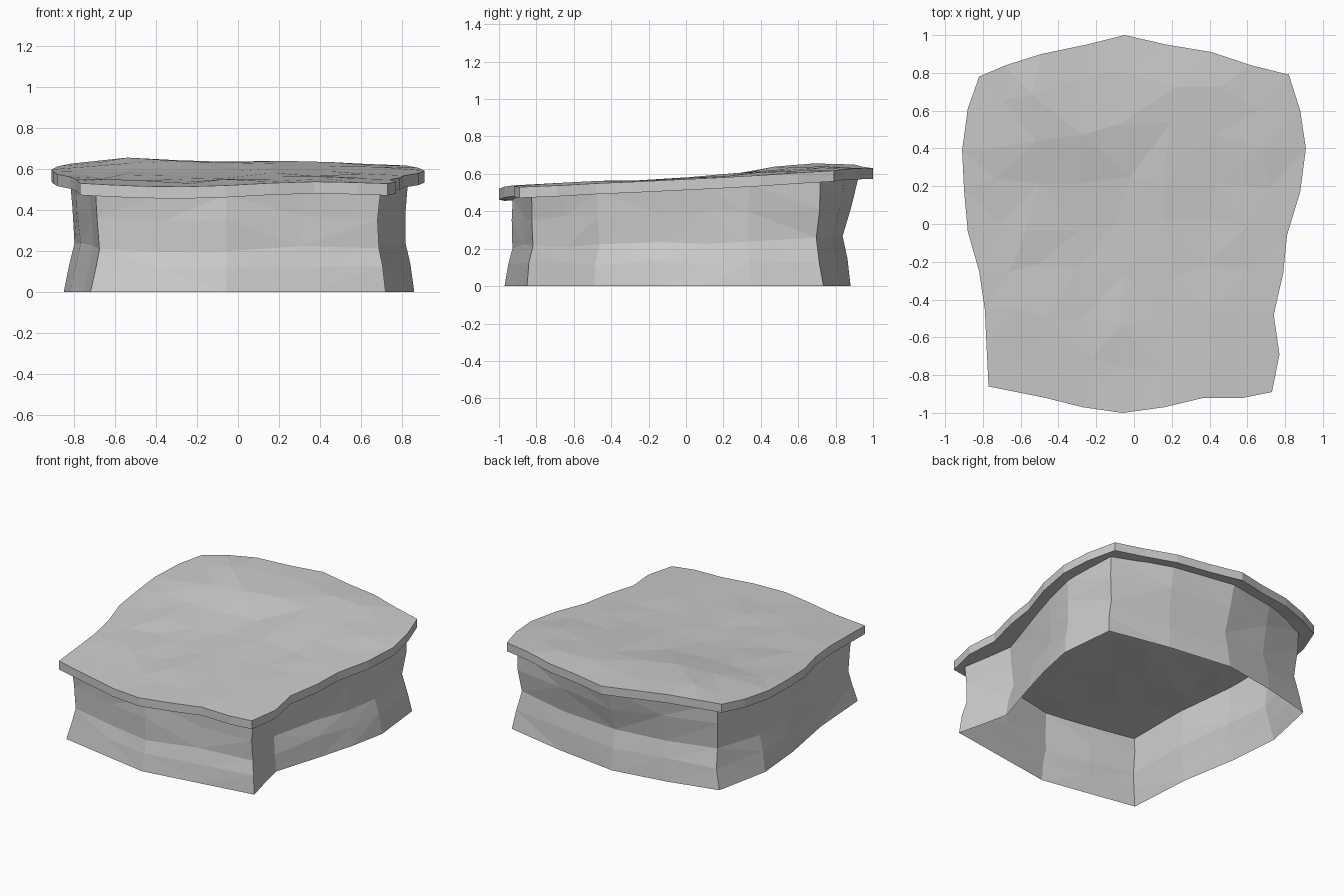
import bpy, bmesh, math, random
from mathutils import Vector

if "Cube" in bpy.data.objects:
    bpy.data.objects.remove(bpy.data.objects["Cube"])

random.seed(4)

# Outline sides of the slab, 9 points each, seen from above
FRONT = [(-.77, -.86), (-.62, -.89), (-.47, -.92), (-.27, -.97), (-.06, -1), (.16, -.97), (.37, -.92), (.58, -.92), (.73, -.89)]
BACK = [(-.82, .78), (-.68, .84), (-.49, .90), (-.25, .95), (-.05, 1), (.17, .95), (.41, .91), (.62, .84), (.82, .79)]
LEFT = [(-.77, -.86), (-.78, -.66), (-.79, -.45), (-.82, -.25), (-.88, -.04), (-.90, .18), (-.91, .39), (-.88, .61), (-.82, .78)]
RIGHT = [(.73, -.89), (.77, -.69), (.74, -.48), (.79, -.26), (.81, -.06), (.88, .17), (.91, .40), (.88, .60), (.82, .79)]

# Footprint of the base walls on the ground, counter-clockwise from front left
FOOT = [(-.72, -.85), (-.39, -.91), (-.06, -.97), (.33, -.91), (.72, -.85), (.675, -.67), (.635, -.49),
        (.74, -.15), (.81, .1), (.86, .35), (.82, .735), (.4, .82), (-.05, .88), (-.42, .82),
        (-.77, .735), (-.85, .35), (-.82, 0), (-.75, -.4)]


def top_z(x, y):
    """Height of the worn, gently rising top surface."""
    z = .573 + .05 * y
    z += .03 * max(0, 1 - (x / .95) ** 2) * math.exp(-((y - .6) / .32) ** 2)
    z += .034 * math.exp(-((x + .5) / .27) ** 2 - ((y - .68) / .36) ** 2)
    return z + .012 * math.sin(4.2 * x) * (1 - y) / 2


def make_object(name, bm):
    bmesh.ops.recalc_face_normals(bm, faces=bm.faces)
    bmesh.ops.triangulate(bm, faces=bm.faces[:], quad_method='SHORT_EDGE')
    mesh = bpy.data.meshes.new(name)
    bm.to_mesh(mesh)
    bm.free()
    obj = bpy.data.objects.new(name, mesh)
    bpy.context.collection.objects.link(obj)
    return obj


# Top slab: patch blended between the four outline sides, then thickened
f, b, l, r = ([Vector(p) for p in side] for side in (FRONT, BACK, LEFT, RIGHT))
N = 8
bm = bmesh.new()
grid = []
for j in range(N + 1):
    row = []
    for i in range(N + 1):
        u, v = i / N, j / N
        p = (f[i] * (1 - v) + b[i] * v + l[j] * (1 - u) + r[j] * u
             - (f[0] * (1 - u) + f[N] * u) * (1 - v) - (b[0] * (1 - u) + b[N] * u) * v)
        z = top_z(p.x, p.y)
        if 0 < i < N and 0 < j < N:
            p += Vector((random.uniform(-.04, .04), random.uniform(-.04, .04)))
            z += random.uniform(-.006, .006)
        row.append(bm.verts.new((p.x, p.y, z)))
    grid.append(row)
for j in range(N):
    for i in range(N):
        bm.faces.new((grid[j][i], grid[j][i + 1], grid[j + 1][i + 1], grid[j + 1][i]))
ext = bmesh.ops.extrude_face_region(bm, geom=bm.faces[:])
lower = [g for g in ext['geom'] if isinstance(g, bmesh.types.BMVert)]
bmesh.ops.translate(bm, verts=lower, vec=(0, 0, -.058))
make_object("top_slab", bm)

# Base walls: open-bottomed skirt, pinched at mid height, bulging back at the top
bm = bmesh.new()
rings = []
# x scale, y scale, back shift, front shift, fraction of the height
for sx, sy, back, front, t in [(1, 1, 0, 0, 0), (.97, .98, 0, 0, .24), (.945, .955, .005, 0, .44),
                               (.955, .965, .035, .01, .74), (.965, .975, .065, .02, 1)]:
    ring = []
    for k, (x, y) in enumerate(FOOT):
        middle = max(0, 1 - (x / .8) ** 2) if abs(y) > .7 else 0
        px, py = x * sx, y * sy + (back if y > 0 else front) * middle
        z = (top_z(px, py) - .048) * t
        if 0 < t < 1:
            z += random.uniform(-.012, .012)
            px += random.uniform(-.008, .008)
            py += random.uniform(-.008, .008)
        ring.append(bm.verts.new((px, py, z)))
    rings.append(ring)
n = len(FOOT)
for low, high in zip(rings, rings[1:]):
    for k in range(n):
        m = (k + 1) % n
        bm.faces.new((low[k], low[m], high[m], high[k]))
make_object("base_walls", bm)
